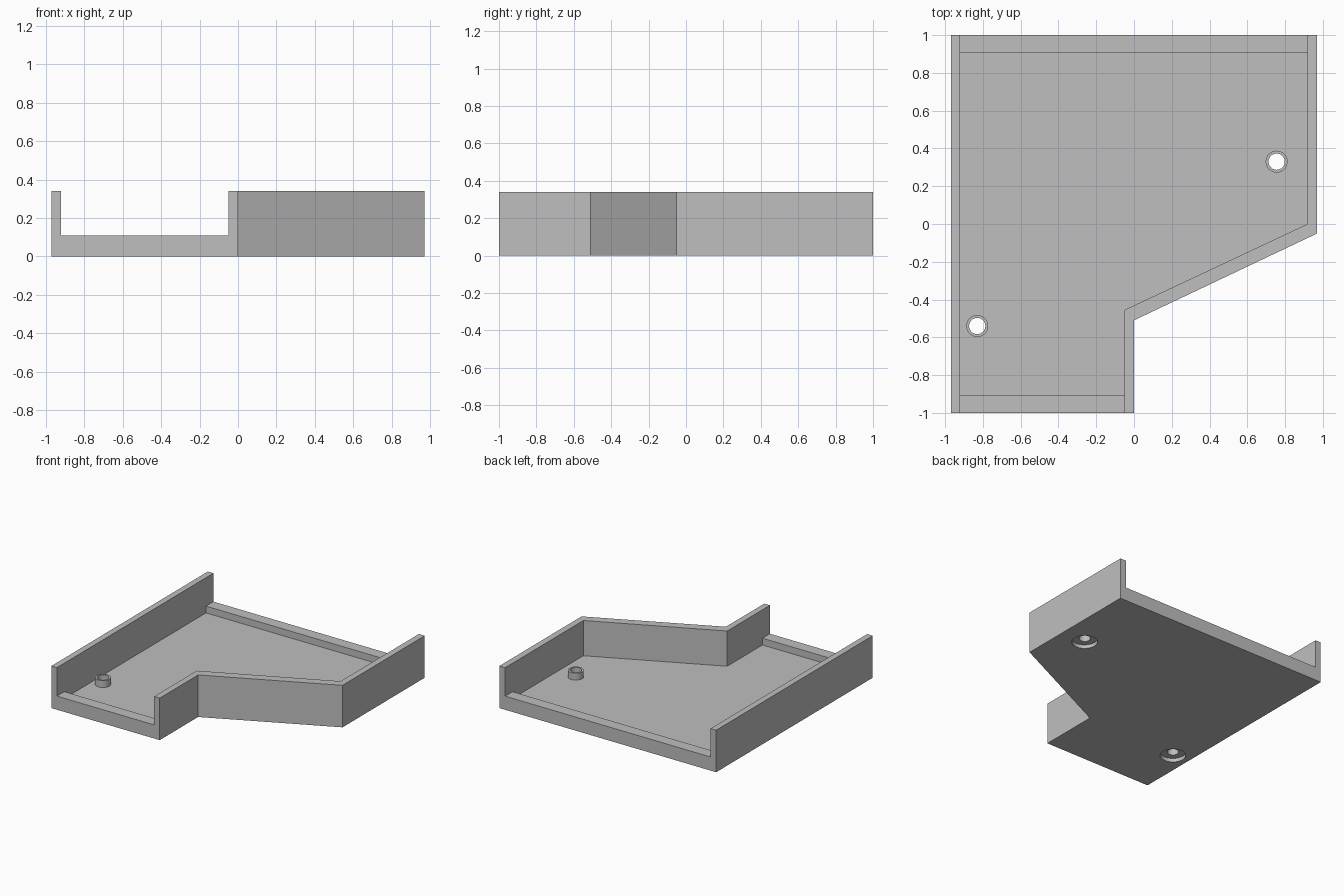
import bpy
import bmesh
import math

if "Cube" in bpy.data.objects:
    bpy.data.objects.remove(bpy.data.objects["Cube"], do_unlink=True)

# Plain grey material
grey = bpy.data.materials.new("plain_grey")
grey.use_nodes = True
colour = (0.52, 0.52, 0.52, 1)
grey.diffuse_color = colour
grey.node_tree.nodes["Principled BSDF"].inputs["Base Color"].default_value = colour

HEIGHT, LIP, FLOOR = 0.34, 0.11, 0.055


def prism(name, outline, bottom, top):
    """Extrude a counter-clockwise outline between two heights."""
    bm = bmesh.new()
    face = bm.faces.new([bm.verts.new((x, y, bottom)) for x, y in outline])
    grown = bmesh.ops.extrude_face_region(bm, geom=[face], use_keep_orig=True)
    for v in grown["geom"]:
        if isinstance(v, bmesh.types.BMVert):
            v.co.z = top
    bmesh.ops.recalc_face_normals(bm, faces=bm.faces)
    mesh = bpy.data.meshes.new(name)
    bm.to_mesh(mesh)
    bm.free()
    mesh.materials.append(grey)
    obj = bpy.data.objects.new(name, mesh)
    bpy.context.collection.objects.link(obj)
    return obj


def cylinder(name, centre, radius, bottom, top, sides=40):
    angles = [math.tau * i / sides for i in range(sides)]
    ring = [(centre[0] + radius * math.cos(a), centre[1] + radius * math.sin(a)) for a in angles]
    return prism(name, ring, bottom, top)


def combine(target, tool, operation):
    """Apply a boolean and discard the tool."""
    mod = target.modifiers.new(operation, 'BOOLEAN')
    mod.operation = operation
    mod.solver = 'EXACT'
    mod.object = tool
    bpy.context.view_layer.objects.active = target
    bpy.ops.object.modifier_apply(modifier=mod.name)
    bpy.data.objects.remove(tool, do_unlink=True)


def inner_outline(end):
    """Outline inside the side walls, closed at y = -end and y = end."""
    return [(-0.92, -end), (-0.05, -end), (-0.05, -0.455), (0.918, 0), (0.918, end), (-0.92, end)]


# Tray body with angled side
outer = [(-0.97, -1), (0, -1), (0, -0.51), (0.97, -0.05), (0.97, 1), (-0.97, 1)]
tray = prism("tray_body", outer, 0, HEIGHT)

# Open channel above the end lips, then the sunken floor between them
combine(tray, prism("channel_cutter", inner_outline(1.1), LIP, 0.5), 'DIFFERENCE')
combine(tray, prism("floor_cutter", inner_outline(0.905), FLOOR, 0.4), 'DIFFERENCE')

# Screw bosses with a through hole and a counterbore underneath
for spot in [(-0.83, -0.54), (0.755, 0.33)]:
    combine(tray, cylinder("boss", spot, 0.058, 0.045, LIP), 'UNION')
    combine(tray, cylinder("hole_cutter", spot, 0.043, -0.1, 0.2), 'DIFFERENCE')
    combine(tray, cylinder("counterbore_cutter", spot, 0.095, -0.1, 0.03), 'DIFFERENCE')

# Smooth round walls, sharp edges elsewhere
bpy.ops.object.select_all(action='DESELECT')
tray.select_set(True)
bpy.context.view_layer.objects.active = tray
bpy.ops.object.shade_smooth_by_angle(angle=math.radians(30))
